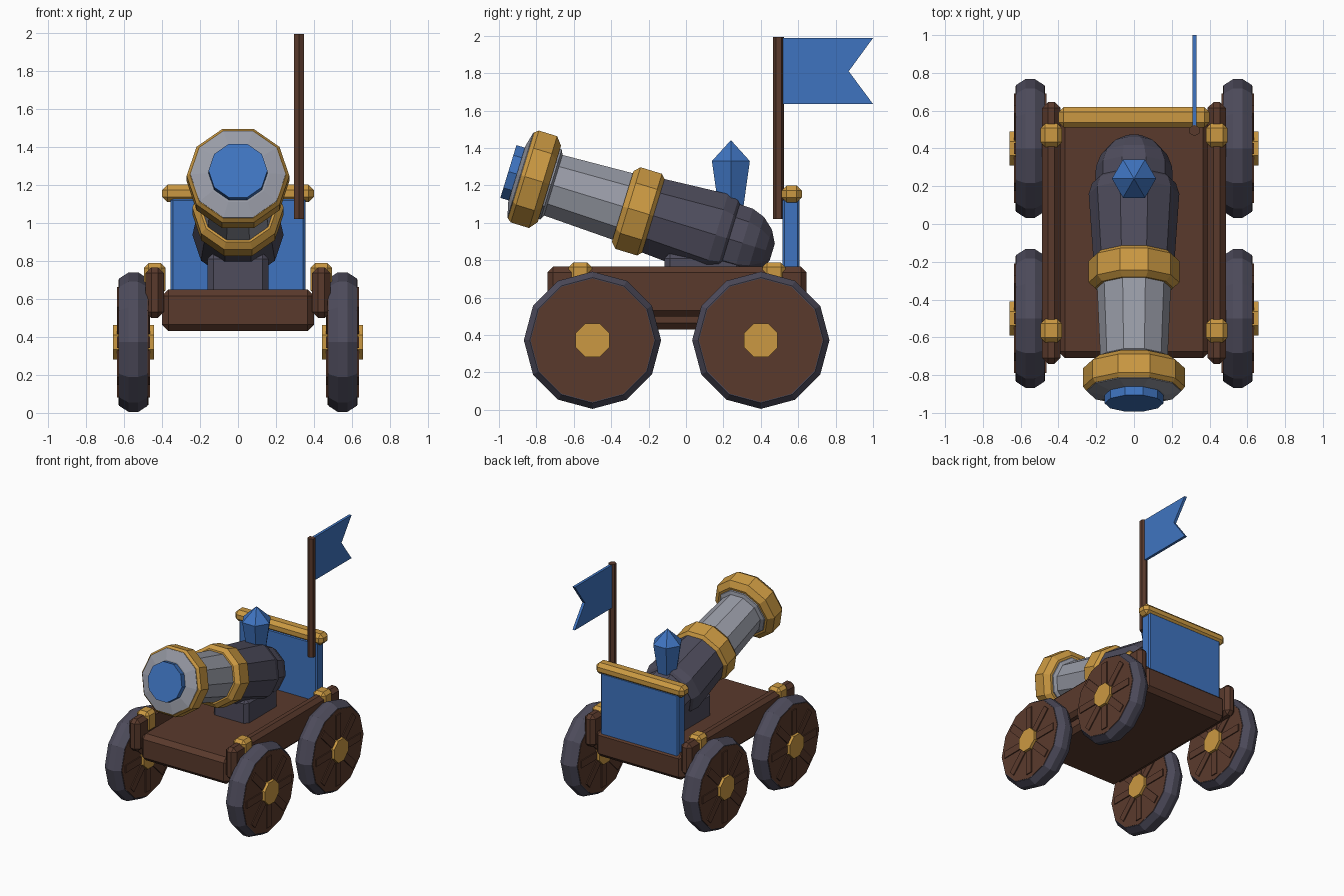
import bpy, bmesh, math
from mathutils import Matrix, Vector

if "Cube" in bpy.data.objects:
    bpy.data.objects.remove(bpy.data.objects["Cube"], do_unlink=True)


def material(name, rgb):
    lin = [((c / 255 + 0.055) / 1.055) ** 2.4 for c in rgb] + [1]
    m = bpy.data.materials.new(name)
    m.use_nodes = True
    m.diffuse_color = lin
    m.node_tree.nodes["Principled BSDF"].inputs["Base Color"].default_value = lin
    return m


WOOD = material("brown wood", (90, 58, 44))
GOLD = material("gold", (203, 153, 66))
BLUE = material("blue", (63, 116, 192))
STEEL = material("light steel", (152, 155, 166))
IRON = material("dark iron", (78, 76, 92))


def finish(name, bm, mat, matrix=None):
    if matrix:
        bm.transform(matrix)
    bmesh.ops.recalc_face_normals(bm, faces=bm.faces[:])
    mesh = bpy.data.meshes.new(name)
    bm.to_mesh(mesh)
    bm.free()
    mesh.materials.append(mat)
    obj = bpy.data.objects.new(name, mesh)
    bpy.context.scene.collection.objects.link(obj)
    return obj


def box(name, x, y, z, mat, bevel=0.0, matrix=None):
    """Chamfered box from (min, max) ranges."""
    bm = bmesh.new()
    bmesh.ops.create_cube(bm, size=1)
    for v in bm.verts:
        v.co = Vector([(r[0] + r[1]) / 2 + c * (r[1] - r[0]) for c, r in zip(v.co, (x, y, z))])
    if bevel:
        bmesh.ops.bevel(bm, geom=bm.edges[:], offset=bevel, segments=1, affect='EDGES')
    return finish(name, bm, mat, matrix)


def lathe(name, profile, sides, mat, matrix, phase=0.0):
    """Solid turned around local z from (height, radius) points, capped at both ends."""
    bm = bmesh.new()
    rings = []
    for h, r in profile:
        angles = [math.tau * (i + phase) / sides for i in range(sides)]
        rings.append([bm.verts.new((r * math.cos(a), r * math.sin(a), h)) for a in angles])
    for a, b in zip(rings, rings[1:]):
        for i in range(sides):
            j = (i + 1) % sides
            bm.faces.new((a[i], a[j], b[j], b[i]))
    bm.faces.new(rings[0])
    bm.faces.new(rings[-1])
    return finish(name, bm, mat, matrix)


# Carriage
box("deck", (-0.40, 0.40), (-0.71, 0.62), (0.43, 0.65), WOOD, 0.035)
for side, s in (("left", 1), ("right", -1)):
    mid = s * 0.438
    box(side + "_rail", (mid - 0.048, mid + 0.048), (-0.74, 0.645), (0.50, 0.765), WOOD, 0.03)
    for end, y in (("front", -0.565), ("rear", 0.47)):
        box(f"{side}_{end}_clamp", (mid - 0.057, mid + 0.057), (y - 0.062, y + 0.062),
            (0.62, 0.788), GOLD, 0.025)

# Wheels
TURN = Matrix.Rotation(math.pi / 2, 4, 'Y')
for side, s in (("left", 1), ("right", -1)):
    for end, y in (("front", -0.5), ("rear", 0.4)):
        name = f"{side}_{end}_"
        place = Matrix.Translation((s * 0.55, y, 0.372)) @ TURN
        lathe(name + "tyre", [(-0.075, 0.335), (-0.025, 0.367), (0.025, 0.367), (0.075, 0.335)],
              12, IRON, place)
        lathe(name + "wheel_disc", [(-0.078, 0.33), (0.078, 0.33)], 12, WOOD, place)
        lathe(name + "hub", [(-0.108, 0.098), (0.108, 0.098)], 8, GOLD, place, 0.5)
        for k in range(4):
            box(f"{name}spoke_{k + 1}", (-0.29, 0.29), (-0.03, 0.03), (-0.086, 0.086), WOOD,
                0, place @ Matrix.Rotation(k * math.pi / 4, 4, 'Z'))

# Rear shield with its cap rail
box("rear_panel", (-0.355, 0.355), (0.515, 0.608), (0.60, 1.13), BLUE, 0.012)
box("panel_cap", (-0.40, 0.40), (0.51, 0.62), (1.108, 1.20), GOLD, 0.028)

# Flag and pole
lathe("flag_pole", [(1.02, 0.03), (1.992, 0.03)], 6, WOOD, Matrix.Translation((0.32, 0.495, 0)), 0.5)
bm = bmesh.new()
outline = [(0.515, 1.635), (1.0, 1.635), (0.87, 1.81), (1.0, 1.988), (0.515, 1.988)]
face = bm.faces.new([bm.verts.new((0.309, y, z)) for y, z in outline])
grown = bmesh.ops.extrude_face_region(bm, geom=[face])["geom"]
bmesh.ops.translate(bm, verts=[v for v in grown if isinstance(v, bmesh.types.BMVert)],
                    vec=(0.022, 0, 0))
finish("flag", bm, BLUE)

# Barrel, turned around a raised axis
AIM = Matrix.Translation((0, -0.262, 1.064)) @ Matrix.Rotation(math.radians(73), 4, 'X')
lathe("breech_dome", [(-0.756, 0.05), (-0.72, 0.12), (-0.66, 0.175), (-0.59, 0.202),
                      (-0.48, 0.205)], 10, IRON, AIM)
lathe("barrel_rear", [(-0.515, 0.205), (-0.50, 0.222), (-0.44, 0.24), (-0.03, 0.212)],
      10, IRON, AIM)
lathe("barrel_front", [(-0.03, 0.20), (0.468, 0.178), (0.48, 0.205), (0.55, 0.215)],
      10, STEEL, AIM)
lathe("middle_band", [(-0.095, 0.212), (-0.07, 0.24), (0.05, 0.24), (0.08, 0.208)],
      10, GOLD, AIM)
lathe("muzzle_band", [(0.49, 0.225), (0.525, 0.27), (0.627, 0.27), (0.648, 0.253)],
      10, GOLD, AIM)
lathe("muzzle_face", [(0.62, 0.25), (0.652, 0.25), (0.672, 0.165)], 10, STEEL, AIM)
lathe("muzzle_plug", [(0.65, 0.155), (0.719, 0.155)], 10, BLUE, AIM)

# Barrel mount and fuse gem
box("barrel_mount", (-0.16, 0.16), (-0.115, 0.30), (0.62, 0.84), IRON, 0.03)
lathe("fuse_gem", [(1.04, 0.07), (1.33, 0.117), (1.44, 0.002)], 6, BLUE,
      Matrix.Translation((0, 0.24, 0)))
